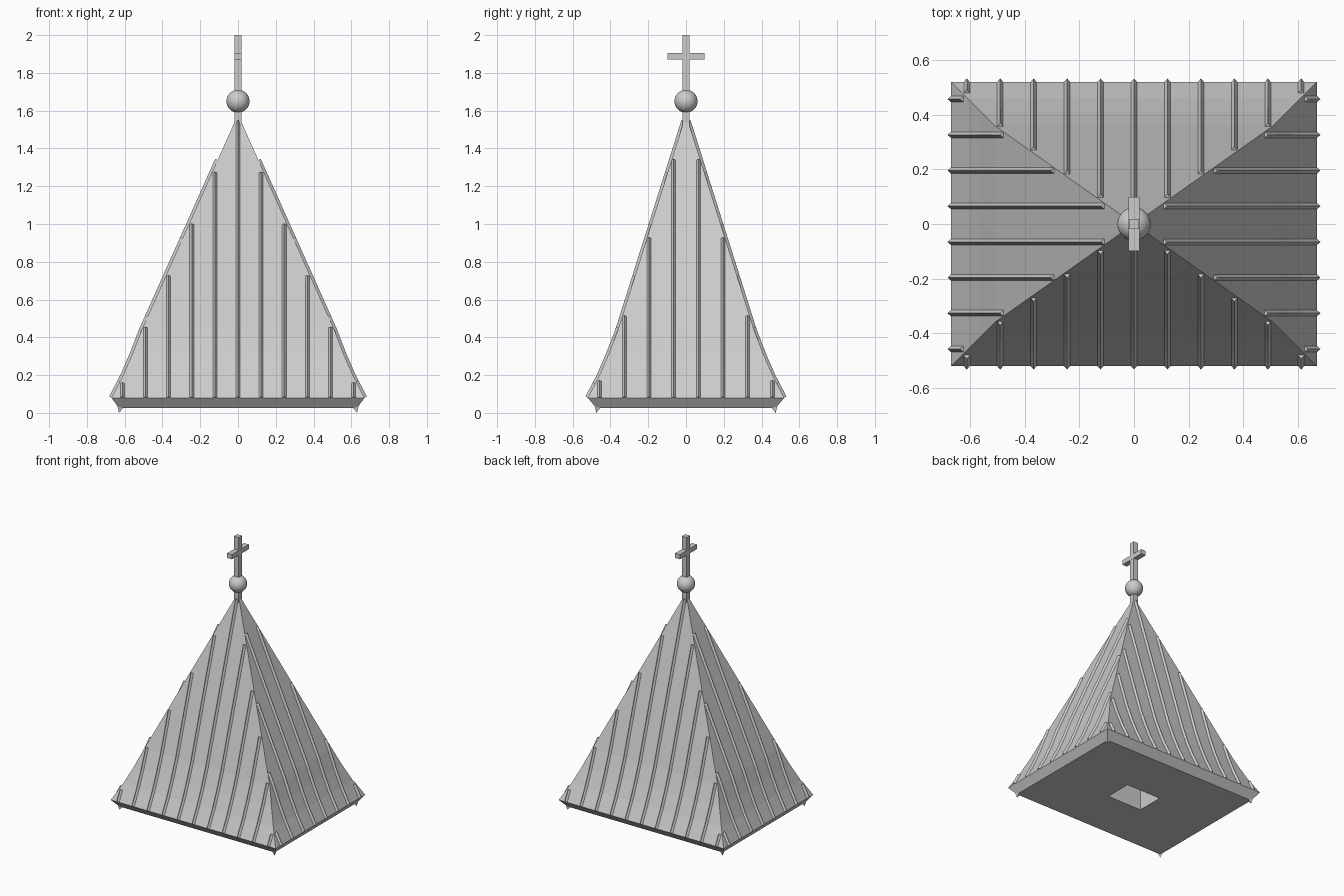
import bpy, bmesh, math
from mathutils import Vector

cube = bpy.data.objects.get("Cube")
if cube:
    bpy.data.objects.remove(cube, do_unlink=True)

grey = bpy.data.materials.new("light_grey")
grey.use_nodes = True
grey.diffuse_color = (0.6, 0.6, 0.6, 1)
grey.node_tree.nodes["Principled BSDF"].inputs["Base Color"].default_value = (0.6, 0.6, 0.6, 1)


def finish(name, bm):
    bmesh.ops.recalc_face_normals(bm, faces=bm.faces)
    mesh = bpy.data.meshes.new(name)
    bm.to_mesh(mesh)
    bm.free()
    mesh.materials.append(grey)
    obj = bpy.data.objects.new(name, mesh)
    bpy.context.collection.objects.link(obj)
    return obj


def box(name, half, z0, z1):
    bm = bmesh.new()
    bmesh.ops.create_cube(bm, size=2)
    for v in bm.verts:
        v.co = (v.co.x * half[0], v.co.y * half[1], z1 if v.co.z > 0 else z0)
    return finish(name, bm)


def ring(bm, hx, hy, z):
    return [bm.verts.new((sx * hx, sy * hy, z))
            for sx, sy in ((-1, -1), (1, -1), (1, 1), (-1, 1))]


def bridge(bm, a, b):
    n = len(a)
    for i in range(n):
        bm.faces.new((a[i], a[(i + 1) % n], b[(i + 1) % n], b[i]))


# Roof: straight upper slopes, flared skirt, sloping eaves and a shaft underneath
APEX, KNEE = 1.58, 0.44
KX, KY = 0.51, 0.36
FLARE = [(0.0, KNEE), (0.05, 0.31), (0.10, 0.195), (0.16, 0.08)]
EAVE_X, EAVE_Y, BASE_Z = 0.63, 0.475, 0.025

bm = bmesh.new()
tip = bm.verts.new((0, 0, APEX))
rings = [ring(bm, KX + d, KY + d, z) for d, z in FLARE]
rings.append(ring(bm, EAVE_X, EAVE_Y, BASE_Z))
rings.append(ring(bm, 0.14, 0.10, BASE_Z))
rings.append(ring(bm, 0.14, 0.10, 0.20))
for i in range(4):
    bm.faces.new((tip, rings[0][i], rings[0][(i + 1) % 4]))
for a, b in zip(rings, rings[1:]):
    bridge(bm, a, b)
bm.faces.new(rings[-1])
finish("roof", bm)

# Small pointed drops under the eave corners
bm = bmesh.new()
for sx in (-1, 1):
    for sy in (-1, 1):
        pts = [(EAVE_X + 0.008, EAVE_Y + 0.008, 0.035), (EAVE_X - 0.02, EAVE_Y, BASE_Z),
               (EAVE_X, EAVE_Y - 0.02, BASE_Z), (EAVE_X, EAVE_Y, 0)]
        v = [bm.verts.new((sx * x, sy * y, z)) for x, y, z in pts]
        for tri in ((0, 1, 2), (0, 1, 3), (1, 2, 3), (0, 2, 3)):
            bm.faces.new([v[k] for k in tri])
finish("eave_corner_drops", bm)


# Standing seams: diamond bars following the slope, stopping short of the hips
def hip_height(u, knee):
    if u <= knee:
        return APEX - (APEX - KNEE) * u / knee
    for (d0, z0), (d1, z1) in zip(FLARE, FLARE[1:]):
        if u <= knee + d1:
            return z0 + (z1 - z0) * (u - knee - d0) / (d1 - d0)


def add_seam(bm, u, lateral_knee, out_knee, place):
    top = hip_height(abs(u), lateral_knee) - 0.035
    profile = [(0, APEX)] + [(out_knee + d, z) for d, z in FLARE]
    path = []
    for (o0, z0), (o1, z1) in zip(profile, profile[1:]):
        if z0 > top >= z1:
            path.append(Vector((o0 + (o1 - o0) * (z0 - top) / (z0 - z1), top)))
        if z1 < top - 0.001:
            path.append(Vector((o1, z1)))
    sections = []
    for i, p in enumerate(path):
        t = (path[min(i + 1, len(path) - 1)] - path[max(i - 1, 0)]).normalized()
        n = Vector((-t.y, t.x)) * 0.014
        sections.append([bm.verts.new(place(u + w, q.x, q.y)) for w, q in
                         ((-0.011, p), (0, p + n), (0.011, p), (0, p - n))])
    for a, b in zip(sections, sections[1:]):
        bridge(bm, a, b)
    bm.faces.new(sections[0])
    bm.faces.new(sections[-1])


for side, s in (("front", -1), ("back", 1)):
    bm = bmesh.new()
    for i in range(-5, 6):
        add_seam(bm, i * 0.1224, KX, KY, lambda u, o, z: (u, s * o, z))
    finish(side + "_seams", bm)
for side, s in (("left", 1), ("right", -1)):
    bm = bmesh.new()
    for i in range(8):
        add_seam(bm, (i - 3.5) * 0.1306, KY, KX, lambda u, o, z: (s * o, u, z))
    finish(side + "_seams", bm)

# Finial: post, ball and cross bar
box("finial_post", (0.019, 0.019), 1.50, 2.0)
box("finial_cross_bar", (0.0195, 0.098), 1.87, 1.905)
bm = bmesh.new()
bmesh.ops.create_uvsphere(bm, u_segments=32, v_segments=16, radius=0.061)
bmesh.ops.translate(bm, verts=bm.verts, vec=(0, 0, 1.65))
for f in bm.faces:
    f.smooth = True
finish("finial_ball", bm)
